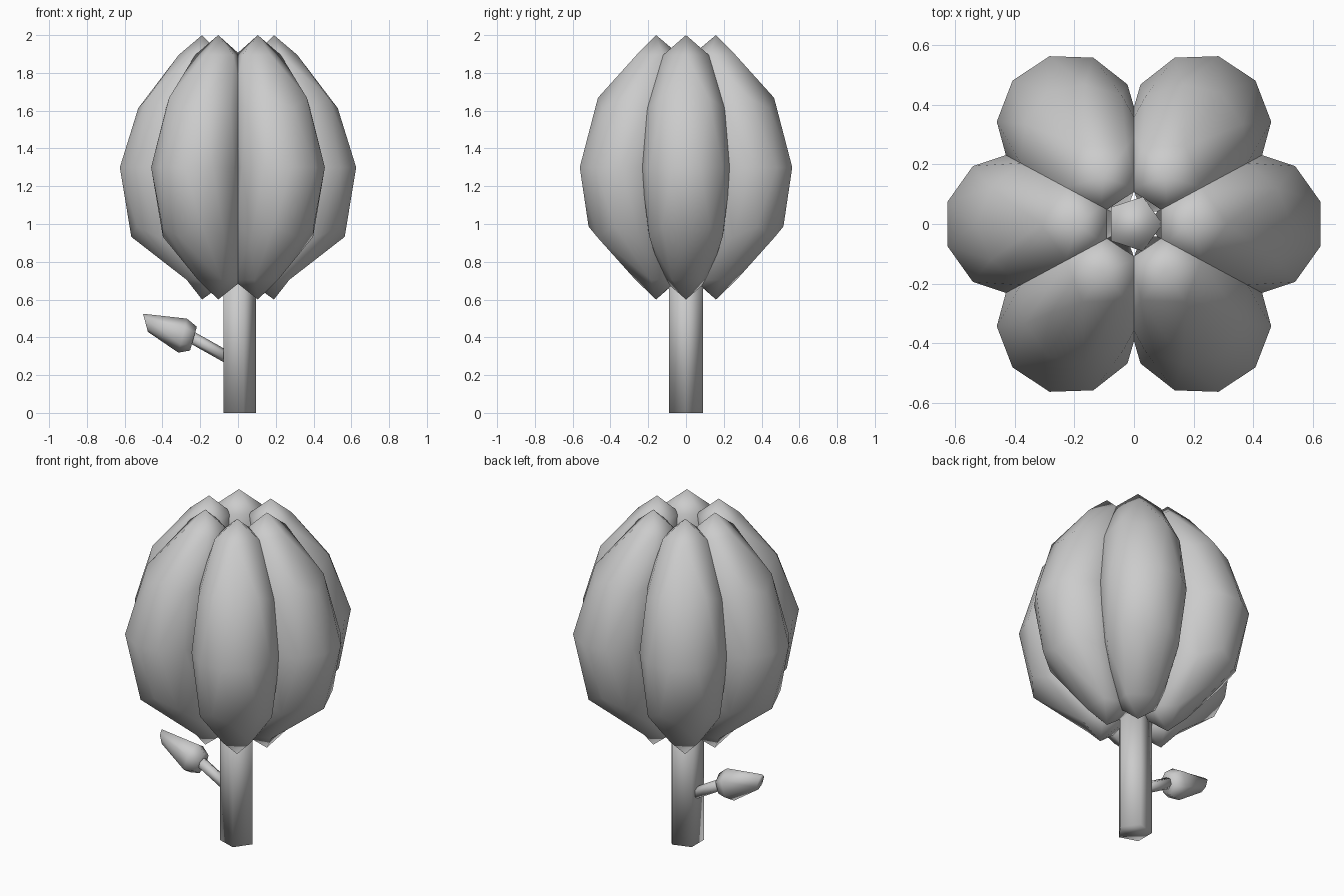
import bpy, bmesh
from math import cos, sin, pi, radians
from mathutils import Vector, Matrix

if "Cube" in bpy.data.objects:
    bpy.data.objects.remove(bpy.data.objects["Cube"])


def finish(bm, name):
    bmesh.ops.recalc_face_normals(bm, faces=bm.faces)
    for f in bm.faces:
        f.smooth = True
    me = bpy.data.meshes.new(name)
    bm.to_mesh(me)
    bm.free()
    ob = bpy.data.objects.new(name, me)
    bpy.context.collection.objects.link(ob)
    return ob


def loft(name, rings, n, turn=0.0):
    """Rings are (centre, half-axis u, half-axis v); both ends are capped."""
    bm = bmesh.new()
    loops = []
    for c, u, v in rings:
        c, u, v = Vector(c), Vector(u), Vector(v)
        loops.append([bm.verts.new(c + u * cos(turn + 2 * pi * i / n) + v * sin(turn + 2 * pi * i / n))
                      for i in range(n)])
    for a, b in zip(loops, loops[1:]):
        for i in range(n):
            j = (i + 1) % n
            bm.faces.new((a[i], a[j], b[j], b[i]))
    bm.faces.new(loops[0])
    bm.faces.new(loops[-1])
    return finish(bm, name)


# how far each level of a petal sits from the flower's axis
BEND = [(-1, .19), (-.85, .172), (-.5, .365), (0, .402), (.5, .318), (.85, .19), (1, .19)]


def petal(name, angle):
    bm = bmesh.new()
    bmesh.ops.create_icosphere(bm, subdivisions=2, radius=1)
    for v in bm.verts:
        shift = min(BEND, key=lambda b: abs(b[0] - v.co.z))[1]
        v.co = (v.co.x * .235 + shift, v.co.y * .24, v.co.z * .7 + 1.3)
    bmesh.ops.transform(bm, matrix=Matrix.Rotation(radians(angle), 4, 'Z'), verts=bm.verts)
    return finish(bm, name)


# six petals of the bud
for k, a in enumerate((0, 56.5, 123.5, 180, 236.5, 303.5)):
    petal(f"petal_{k + 1}", a)

# five-sided stem
R = .096
loft("stem", [((0, 0, z), (R, 0, 0), (0, R, 0)) for z in (0, .8)], 5)

# leaf stalk
r = .032
loft("leaf_stalk", [((x, 0, z), (.49 * r, 0, .87 * r), (0, r, 0))
                    for x, z in ((-.04, .285), (-.27, .414))], 6)

# leaf: blunt base, wide shoulder, narrow tip
loft("leaf", [((-.236, 0, .393), (.018, 0, .063), (0, .055, 0)),
              ((-.293, 0, .409), (.023, 0, .09), (0, .085, 0)),
              ((-.49, 0, .477), (-.013, 0, .048), (0, .03, 0))], 6)
